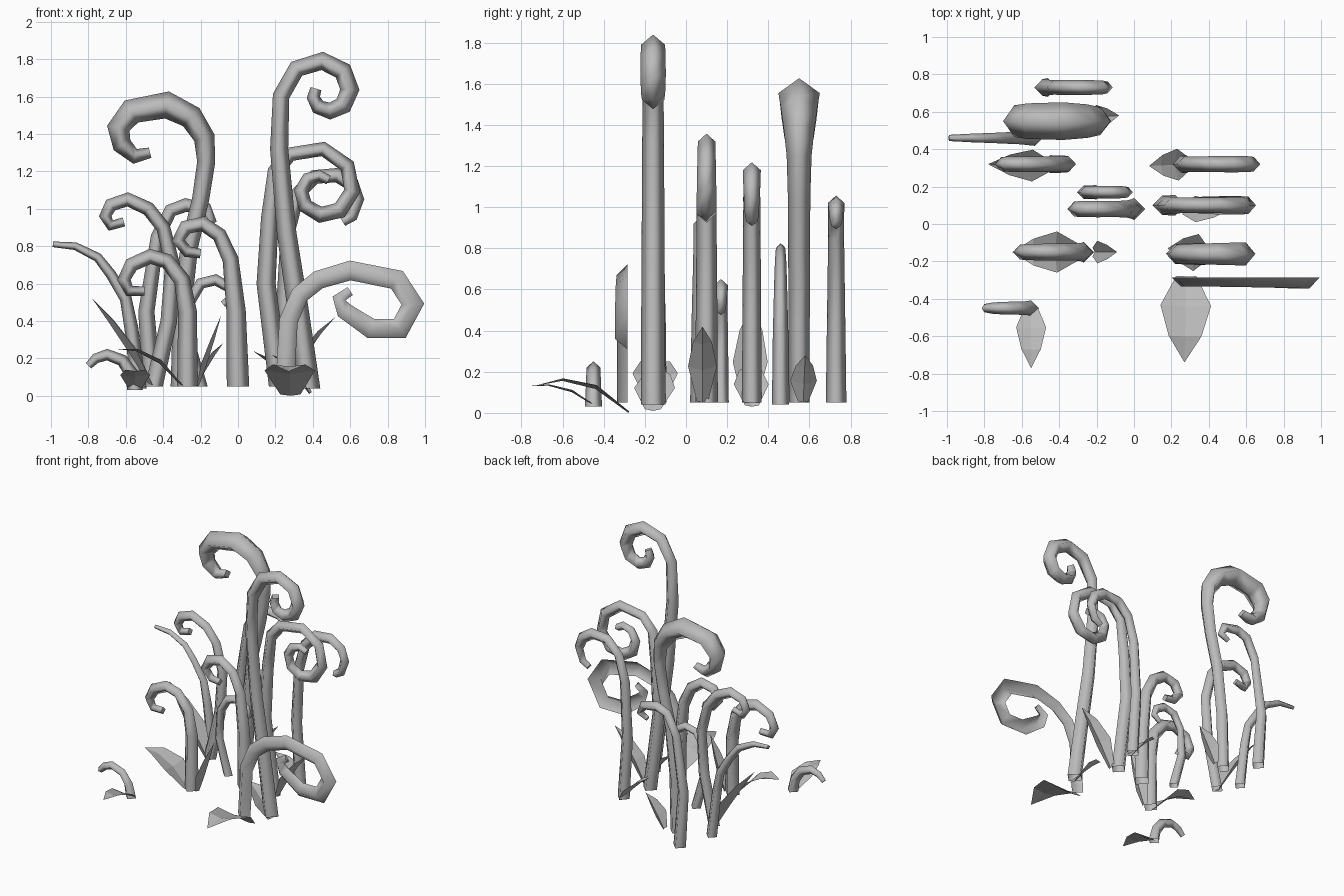
import bpy
import bmesh
import math
from mathutils import Vector

cube = bpy.data.objects.get("Cube")
if cube:
    bpy.data.objects.remove(cube, do_unlink=True)

grey = bpy.data.materials.new("plain grey")
grey.use_nodes = True
grey.diffuse_color = (0.5, 0.5, 0.5, 1)
grey.node_tree.nodes["Principled BSDF"].inputs["Base Color"].default_value = grey.diffuse_color


def finish(bm, name):
    """Turn a bmesh into a named, coloured object."""
    mesh = bpy.data.meshes.new(name)
    bm.to_mesh(mesh)
    bm.free()
    mesh.materials.append(grey)
    obj = bpy.data.objects.new(name, mesh)
    bpy.context.collection.objects.link(obj)
    return obj


def spiral(cx, cz, r_start, r_end, start, sweep, steps):
    """Points of an inward curl that shrinks evenly in proportion."""
    points = []
    for i in range(steps + 1):
        t = i / steps
        r = r_start * (r_end / r_start) ** t
        a = math.radians(start + sweep * t)
        points.append((cx + r * math.cos(a), cz + r * math.sin(a)))
    return points


def radius_at(t, radii):
    """Blend the base, neck, curl and tip radii along the frond."""
    stops = (0, 0.3, 0.58, 1)
    for k in range(3):
        if t <= stops[k + 1]:
            blend = (t - stops[k]) / (stops[k + 1] - stops[k])
            if k == 2:
                blend **= 1.5
            return radii[k] + (radii[k + 1] - radii[k]) * blend
    return radii[-1]


def frond(name, y, path, radii, bulge=1.1, half=False):
    """Sweep a four-sided section along a path in an upright plane.
    A half frond keeps only the two front sides."""
    centres = [Vector((x, y, z)) for x, z in path]
    last = len(centres) - 1
    bm = bmesh.new()
    rings = []
    for i, centre in enumerate(centres):
        t = i / last
        radius = radius_at(t, radii)
        before = centres[max(i - 1, 0)]
        after = centres[min(i + 1, last)]
        if i == 0:
            tangent = Vector((0, 0, 1))
        else:
            tangent = (after - centre).normalized() + (centre - before).normalized()
            tangent.normalize()
        across = Vector((tangent.z, 0, -tangent.x)) * radius
        depth = Vector((0, radius * (1 + (bulge - 1) * min(t / 0.5, 1)), 0))
        corners = [centre - across, centre - depth, centre + across]
        if not half:
            corners.append(centre + depth)
        rings.append([bm.verts.new(c) for c in corners])
    count = len(rings[0])
    for lower, upper in zip(rings, rings[1:]):
        for k in range(2 if half else count):
            j = (k + 1) % count
            side = bm.faces.new((lower[k], lower[j], upper[j], upper[k]))
            side.smooth = True
    # closed tip, open foot
    bm.faces.new(rings[-1])
    return finish(bm, name)


def leaf(name, root, tip, width, lift, fold=0.25):
    """A pointed, arched leaf folded along its midrib."""
    root, tip = Vector(root), Vector(tip)
    along = tip - root
    side = Vector((-along.y, along.x, 0)).normalized() * width / 2
    up = along.cross(side).normalized()
    bm = bmesh.new()
    rows = []
    for t, spread in ((0, 0.4), (0.35, 1), (0.7, 0.65)):
        middle = root + along * t
        middle.z += lift * math.sin(math.pi * t)
        rise = up * width * fold * spread
        row = (middle - side * spread + rise, middle, middle + side * spread + rise)
        rows.append([bm.verts.new(p) for p in row])
    for lower, upper in zip(rows, rows[1:]):
        for k in range(2):
            bm.faces.new((lower[k + 1], lower[k], upper[k], upper[k + 1]))
    point = bm.verts.new(tip)
    for k in range(2):
        bm.faces.new((rows[-1][k + 1], rows[-1][k], point))
    # upper side faces the sky
    bm.normal_update()
    if sum(f.normal.z for f in bm.faces) < 0:
        bmesh.ops.reverse_faces(bm, faces=bm.faces)
    return finish(bm, name)


# tall fronds on the left side of the model
frond("tallest_frond", -0.16,
      [(.38, .04), (.32, .47), (.26, .87), (.22, 1.32)]
      + spiral(.47, 1.615, .24, .06, 183, -390, 9),
      (.06, .045, .052, .03), bulge=1.2)
frond("double_curl_frond", .1,
      [(.22, .05), (.15, .6), (.17, .95), (.2, 1.2)]
      + spiral(.44, 1.1, .25, .07, 130, -440, 10),
      (.055, .038, .045, .025))
frond("hooked_frond", .32,
      [(.28, .05), (.25, .5), (.27, .9), (.32, 1.08), (.41, 1.17), (.53, 1.18),
       (.61, 1.13), (.64, 1.05), (.61, .96), (.56, .93)],
      (.048, .038, .04, .025))
frond("flat_backed_frond", -.285,
      [(.25, .05), (.27, .4), (.33, .54), (.43, .62), (.6, .67), (.85, .62),
       (.935, .49), (.865, .36), (.71, .36), (.57, .455), (.54, .52), (.6, .56)],
      (.05, .05, .062, .025), bulge=1, half=True)

# fronds on the right side of the model
frond("thick_frond", .55,
      [(-.31, .05), (-.3, .45), (-.26, .8), (-.2, 1.05), (-.17, 1.25), (-.18, 1.38),
       (-.25, 1.49), (-.38, 1.555), (-.57, 1.52), (-.64, 1.43), (-.62, 1.34),
       (-.55, 1.28), (-.47, 1.3)],
      (.05, .045, .073, .028), bulge=1.38)
frond("rear_frond", .73,
      [(-.46, .05), (-.49, .45), (-.43, .85), (-.36, .99), (-.28, 1.02),
       (-.17, 1.0), (-.14, .94), (-.2, .91)],
      (.05, .036, .037, .02))
frond("drooping_frond", .46,
      [(-.53, .04), (-.57, .36), (-.6, .52), (-.68, .65), (-.75, .74),
       (-.87, .8), (-.99, .81)],
      (.042, .033, .026, .015))
frond("shepherd_frond", .32,
      [(-.45, .05), (-.37, .4), (-.35, .7), (-.4, .9), (-.48, 1.0), (-.59, 1.05),
       (-.68, 1.02), (-.71, .96), (-.68, .91), (-.61, .93)],
      (.048, .038, .038, .025))
frond("thin_frond", .17,
      [(-.2, .05), (-.27, .3), (-.26, .5), (-.2, .6), (-.12, .62),
       (-.05, .58), (-.03, .53), (-.08, .49)],
      (.038, .03, .031, .018))
frond("centre_frond", .08,
      [(0, .05), (-.01, .45), (-.04, .73), (-.1, .86), (-.19, .92), (-.28, .9),
       (-.32, .83), (-.27, .77), (-.2, .76)],
      (.06, .04, .04, .025))
frond("bowed_frond", -.15,
      [(-.27, .05), (-.27, .45), (-.3, .62), (-.38, .72), (-.47, .745),
       (-.57, .7), (-.61, .62), (-.58, .56), (-.5, .56)],
      (.056, .042, .04, .025))
frond("small_frond", -.45,
      [(-.55, .03), (-.57, .12), (-.62, .19), (-.7, .22), (-.76, .2), (-.8, .16)],
      (.042, .033, .031, .02))

# leaves around the bases
leaf("large_front_leaf", (.28, -.28, 0), (.27, -.74, .13), .27, .08, fold=.07)
leaf("small_front_leaf", (-.55, -.44, .03), (-.55, -.77, .13), .16, .04, fold=.07)
leaf("tall_right_leaf", (-.47, .31, .05), (-.78, .32, .52), .17, .01)
leaf("wide_right_leaf", (-.3, -.15, .05), (-.65, -.15, .25), .22, .06, fold=.1)
leaf("narrow_middle_leaf", (-.21, -.15, .05), (-.09, -.15, .43), .12, -.02)
leaf("rear_middle_leaf", (-.22, .57, .05), (-.08, .58, .28), .13, .01)
leaf("tall_left_leaf", (.27, .08, .05), (.52, .08, .42), .14, .03)
leaf("rear_left_leaf", (.29, .32, .03), (.08, .31, .24), .17, .02, fold=.15)
leaf("inner_left_leaf", (.38, -.16, .01), (.18, -.13, .22), .2, .02, fold=.15)
